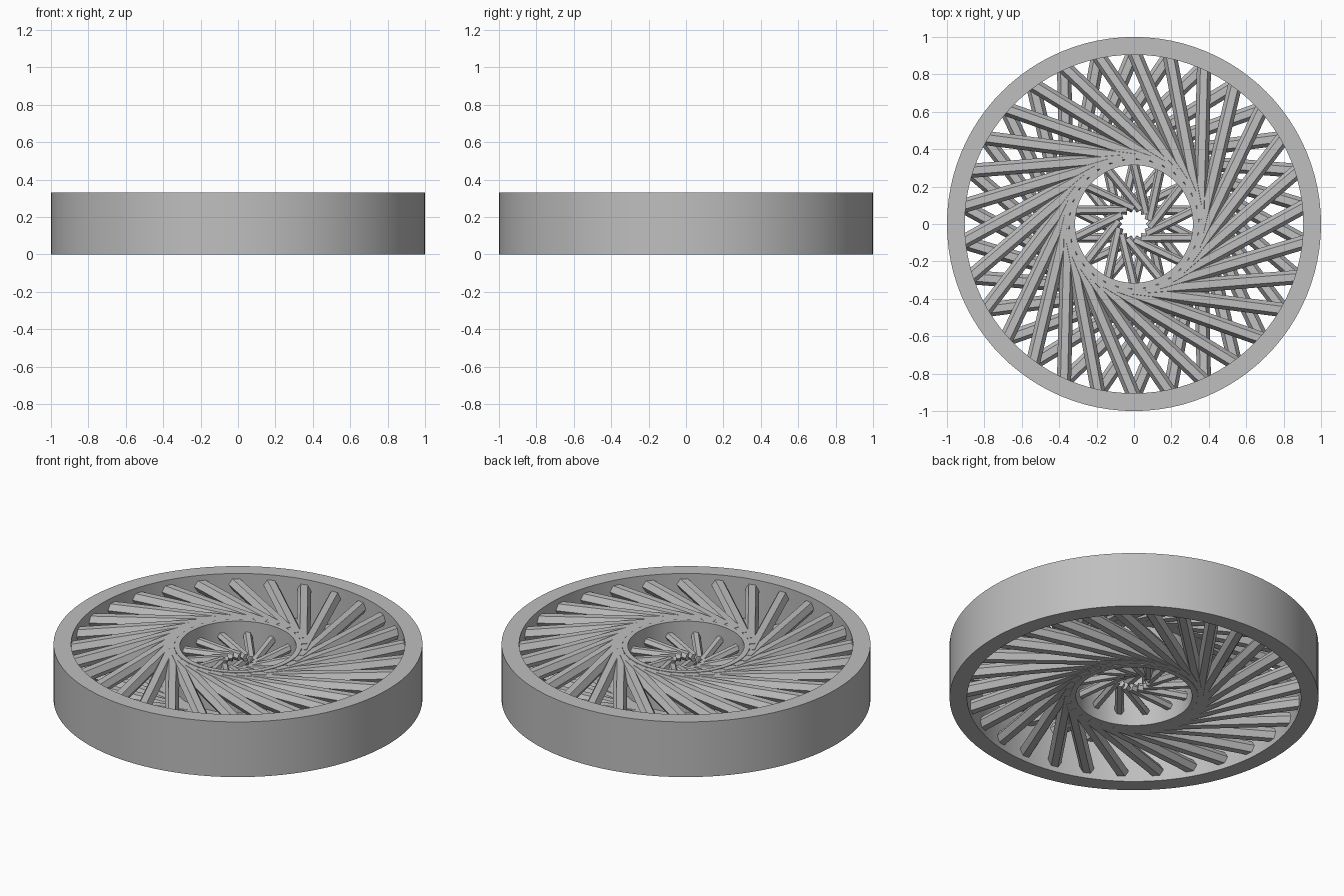
import bpy, bmesh, math
from mathutils import Vector

if "Cube" in bpy.data.objects:
    bpy.data.objects.remove(bpy.data.objects["Cube"])

H = 0.33
grey = bpy.data.materials.new("light_grey")
grey.diffuse_color = (0.52, 0.52, 0.52, 1)
grey.use_nodes = True
grey.node_tree.nodes["Principled BSDF"].inputs["Base Color"].default_value = grey.diffuse_color


def finish(name, bm, smooth):
    bmesh.ops.recalc_face_normals(bm, faces=bm.faces)
    me = bpy.data.meshes.new(name)
    bm.to_mesh(me)
    bm.free()
    me.materials.append(grey)
    ob = bpy.data.objects.new(name, me)
    bpy.context.collection.objects.link(ob)
    if smooth:
        bpy.context.view_layer.objects.active = ob
        ob.select_set(True)
        bpy.ops.object.shade_smooth_by_angle(angle=math.radians(30))
        ob.select_set(False)


def ring(name, r_in, r_out, z0, z1, n=96):
    bm = bmesh.new()
    profile = [(r_in, z0), (r_out, z0), (r_out, z1), (r_in, z1)]
    loops = []
    for i in range(n):
        a = 2 * math.pi * i / n
        loops.append([bm.verts.new((r * math.cos(a), r * math.sin(a), z)) for r, z in profile])
    for i in range(n):
        p, q = loops[i], loops[(i + 1) % n]
        for k in range(4):
            m = (k + 1) % 4
            bm.faces.new((p[k], q[k], q[m], p[m]))
    finish(name, bm, True)


def rod(bm, a, b, r):
    # six-sided bar with a flat side facing up
    d = (b - a).normalized()
    side = d.cross(Vector((0, 0, 1))).normalized()
    up = side.cross(d)
    ends = []
    for p in (a, b):
        ends.append([bm.verts.new(p + r * (math.cos(t) * side + math.sin(t) * up))
                     for t in (k * math.pi / 3 for k in range(6))])
    bm.faces.new(ends[0])
    bm.faces.new(ends[1])
    for k in range(6):
        m = (k + 1) % 6
        bm.faces.new((ends[0][k], ends[0][m], ends[1][m], ends[1][k]))


def polar(r, deg, z):
    a = math.radians(deg)
    return Vector((r * math.cos(a), r * math.sin(a), z))


def spokes(name, n, r_in, r_out, twist, z_in, z_out, r):
    bm = bmesh.new()
    for i in range(n):
        a = 360 * i / n + 90 - twist
        rod(bm, polar(r_in, a, z_in), polar(r_out, a + twist, z_out), r)
    finish(name, bm, False)


# rim and hub
ring("outer_rim", 0.905, 1.0, 0, H)
ring("hub_ring", 0.315, 0.345, 0.01, H - 0.01)

# long spokes: upper layer swirls one way, lower layer the other
spokes("upper_spokes", 30, 0.355, 0.92, 62, 0.285, 0.265, 0.038)
spokes("lower_spokes", 30, 0.355, 0.92, -62, H - 0.285, H - 0.265, 0.038)

# short spokes inside the hub
spokes("upper_inner_spokes", 14, 0.085, 0.325, 50, 0.215, 0.235, 0.025)
spokes("lower_inner_spokes", 14, 0.085, 0.325, -50, H - 0.215, H - 0.235, 0.025)
